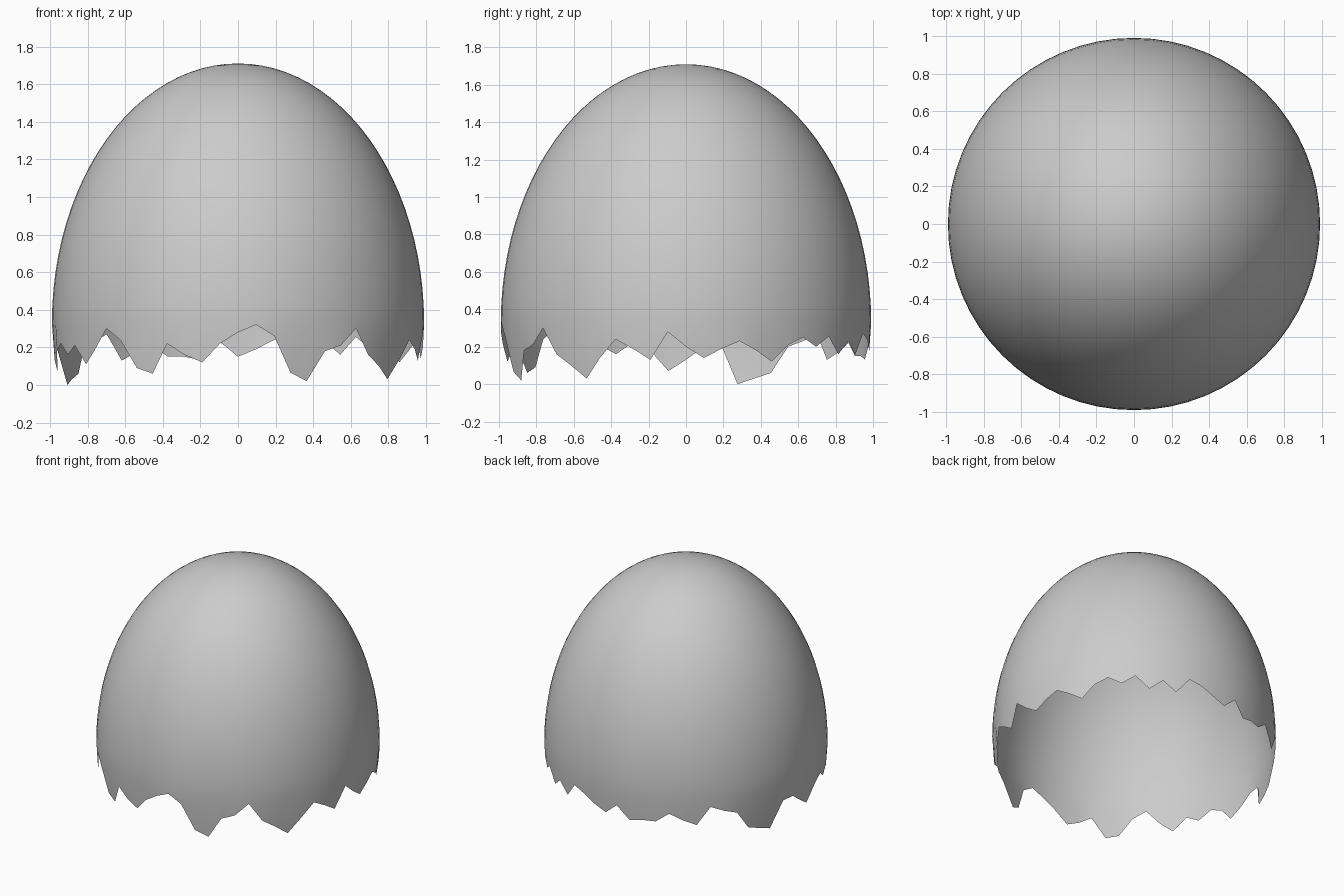
import bpy, bmesh, math

if "Cube" in bpy.data.objects:
    bpy.data.objects.remove(bpy.data.objects["Cube"])

SEG = 64          # columns around the shell
RINGS = 24        # rings from the equator to the pole
RADIUS = 0.99
EQUATOR = 0.33    # height of the widest ring
TOP = 1.71

# Height of the broken edge at each column, counter-clockwise from the front
RIM = [
    .28, .32, .26, .065, .02, .18, .21, .30, .16, .10, .03, .14, .24, .19, .13, .28,
    .20, .14, .19, .23, .18, .12, .21, .25, .20, .255, .16, .23, .155, .27, .24, .19,
    .15, .23, .13, .15, .15, .22, .17, .13, .27, .23, .20, .06, .03, .00, .20, .20,
    .13, .07, .18, .22, .16, .21, .11, .19, .30, .24, .09, .06, .22, .16, .12, .22,
]


def point(k, r, z):
    a = 2 * math.pi * k / SEG - math.pi / 2
    return (r * math.cos(a), r * math.sin(a), z)


def lower_radius(z):
    return RADIUS * math.sqrt(1 - ((EQUATOR - z) / 1.15) ** 2)


bm = bmesh.new()

# Jagged rim
rows = [[bm.verts.new(point(k, lower_radius(z), z)) for k, z in enumerate(RIM)]]

# Egg-shaped dome rings
for i in range(RINGS):
    t = math.pi / 2 * i / RINGS
    r, z = RADIUS * math.cos(t), EQUATOR + (TOP - EQUATOR) * math.sin(t)
    rows.append([bm.verts.new(point(k, r, z)) for k in range(SEG)])

for low, high in zip(rows, rows[1:]):
    for k in range(SEG):
        n = (k + 1) % SEG
        bm.faces.new((low[k], low[n], high[n], high[k]))

# Pole cap
pole = bm.verts.new((0, 0, TOP))
for k in range(SEG):
    bm.faces.new((rows[-1][k], rows[-1][(k + 1) % SEG], pole))

for f in bm.faces:
    f.smooth = True

mesh = bpy.data.meshes.new("broken_eggshell")
bm.to_mesh(mesh)
bm.free()
shell = bpy.data.objects.new("broken_eggshell", mesh)
bpy.context.collection.objects.link(shell)
